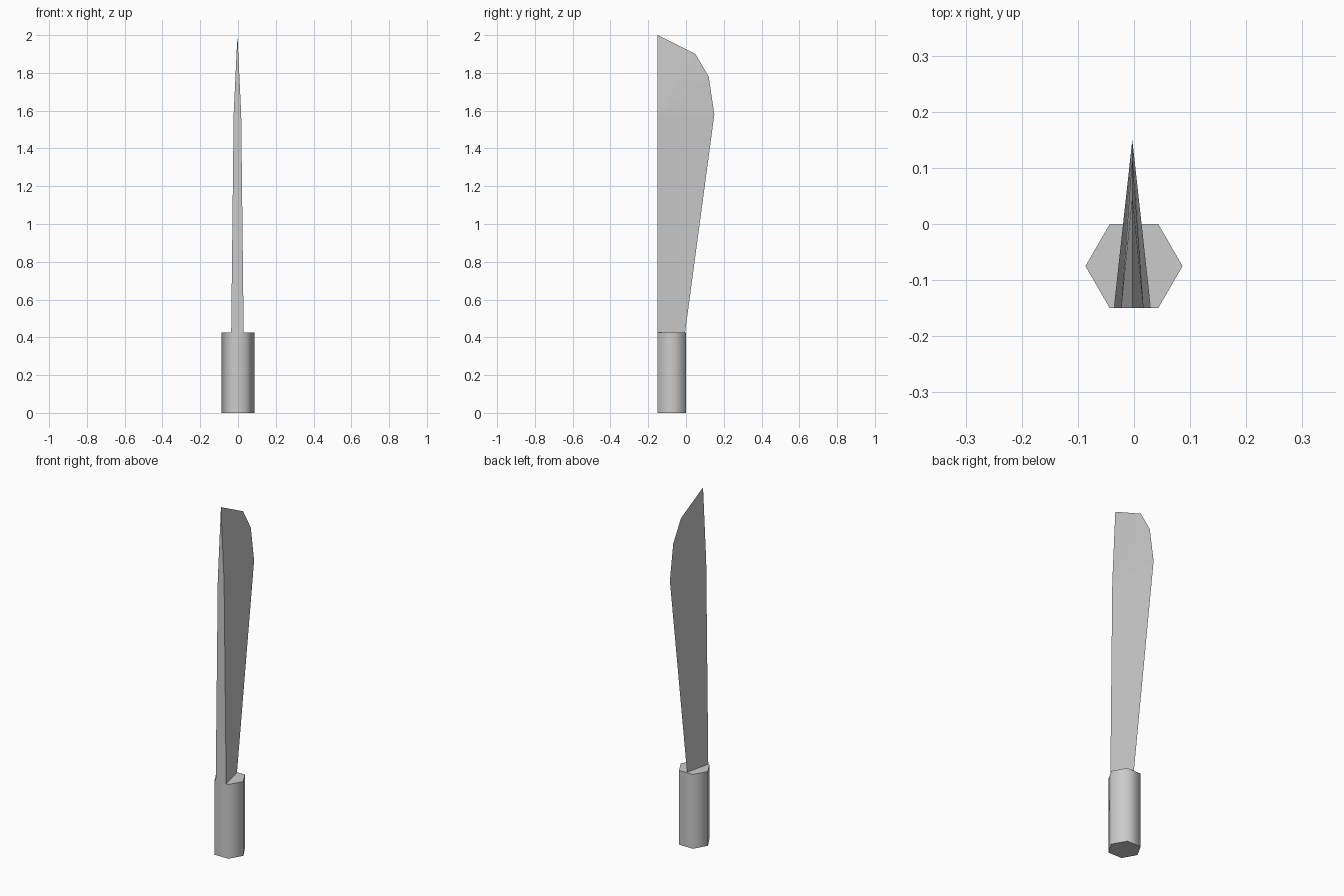
import bpy, bmesh, math

if "Cube" in bpy.data.objects:
    bpy.data.objects.remove(bpy.data.objects["Cube"])

# Handle: six-sided grip with smooth-shaded sides
bpy.ops.mesh.primitive_cylinder_add(vertices=6, radius=0.0865, depth=0.425,
                                    location=(0, -0.075, 0.2125),
                                    rotation=(0, 0, math.radians(30)))
handle = bpy.context.object
handle.name = "handle"
bpy.ops.object.transform_apply(location=True, rotation=True, scale=True)
bpy.ops.object.shade_smooth_by_angle(angle=math.radians(65))

# Blade: thick spine at the front tapering to a sharp curved edge at the back
CX, SPINE_Y = -0.003, -0.15
edge_profile = [(-0.005, 0.425), (0.15, 1.58), (0.12, 1.78), (0.05, 1.90), (SPINE_Y, 2.0)]
spine_profile = [(0.033, 0.425), (0.02, 1.58)]  # half thickness, height

bm = bmesh.new()
edge = [bm.verts.new((CX, y, z)) for y, z in edge_profile]
sides = [[bm.verts.new((CX + s * w, SPINE_Y, z)) for w, z in spine_profile] for s in (-1, 1)]
for low, high in sides:
    bm.faces.new((low, edge[0], edge[1], high))
    for a, b in zip(edge[1:], edge[2:]):
        bm.faces.new((high, a, b))
(l0, l1), (r0, r1) = sides
bm.faces.new((l0, r0, r1, l1))      # spine
bm.faces.new((l1, r1, edge[-1]))    # spine tip
bm.faces.new((l0, r0, edge[0]))     # base
bmesh.ops.recalc_face_normals(bm, faces=bm.faces)
mesh = bpy.data.meshes.new("blade")
bm.to_mesh(mesh)
bm.free()
blade = bpy.data.objects.new("blade", mesh)
bpy.context.collection.objects.link(blade)

# Orient the grip so two corners point along x
xs = max(v.co.x for v in handle.data.vertices)
if xs < 0.08:
    for v in handle.data.vertices:
        x, y = v.co.x, v.co.y + 0.075
        c, s = math.cos(math.radians(30)), math.sin(math.radians(30))
        v.co.x, v.co.y = x * c - y * s, x * s + y * c - 0.075
